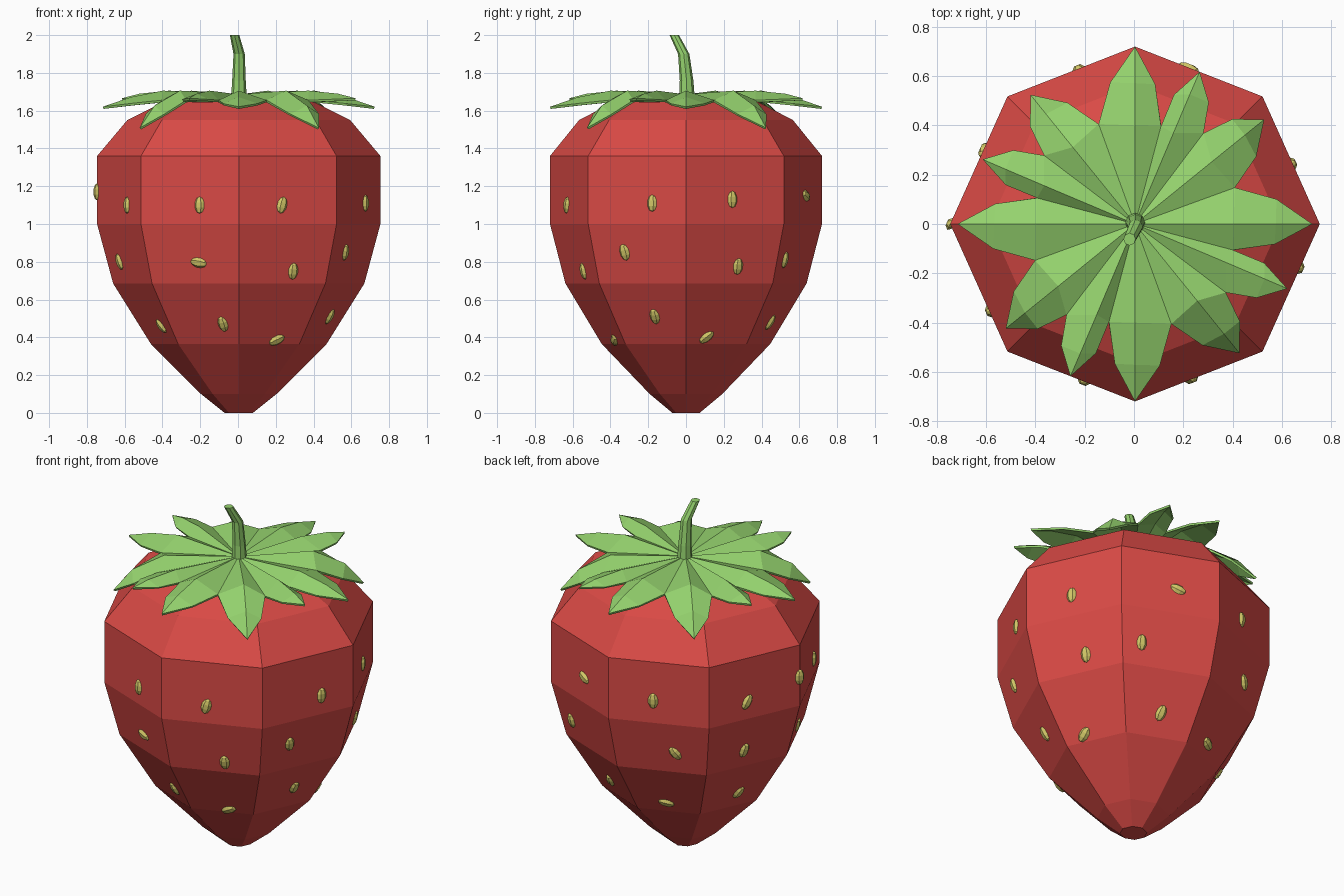
import bpy, bmesh
from math import sin, cos, radians
from mathutils import Vector, Matrix
from mathutils.bvhtree import BVHTree

cube = bpy.data.objects.get("Cube")
if cube:
    bpy.data.objects.remove(cube)

CENTRE_X = 0.004


def make_material(name, rgb):
    mat = bpy.data.materials.new(name)
    mat.use_nodes = True
    mat.diffuse_color = (*rgb, 1)
    mat.node_tree.nodes["Principled BSDF"].inputs["Base Color"].default_value = (*rgb, 1)
    return mat


def make_object(name, bm, mat):
    bmesh.ops.recalc_face_normals(bm, faces=bm.faces)
    mesh = bpy.data.meshes.new(name)
    bm.to_mesh(mesh)
    mesh.materials.append(mat)
    obj = bpy.data.objects.new(name, mesh)
    bpy.context.collection.objects.link(obj)
    return obj


def polar(angle, r, z):
    a = radians(angle)
    return Vector((CENTRE_X + r * cos(a), r * sin(a), z))


def skin(bm, rings):
    """Join rings of points with quads and cap both ends."""
    loops = [[bm.verts.new(p) for p in ring] for ring in rings]
    n = len(loops[0])
    for low, high in zip(loops, loops[1:]):
        for i in range(n):
            j = (i + 1) % n
            bm.faces.new((low[i], low[j], high[j], high[i]))
    bm.faces.new(loops[0][::-1])
    bm.faces.new(loops[-1])


red = make_material("berry_red", (0.70, 0.068, 0.06))
green = make_material("leaf_green", (0.30, 0.65, 0.155))
yellow = make_material("seed_yellow", (0.66, 0.59, 0.14))

# Berry body: eight-sided, slightly wider across than deep
profile = [(0.075, 0), (0.2, 0.1), (0.465, 0.365), (0.665, 0.685),
           (0.75, 1.0), (0.75, 1.36), (0.59, 1.55), (0.40, 1.645)]
stretch = [1, 0.976, 0.96, 0.976] * 2
bm = bmesh.new()
skin(bm, [[polar(i * 45, r * s, z) for i, s in enumerate(stretch)] for r, z in profile])
make_object("berry_body", bm, red)
surface = BVHTree.FromBMesh(bm)
bm.free()

# Seeds: (angle, height, roll), three on each side plus one extra
seeds = [(-70, 1.10, -15), (-62, 0.75, 0), (-62, 0.385, -60),
         (-15, 1.11, 0), (-30, 0.85, 10), (-19, 0.51, 0),
         (21, 1.13, 0), (26, 0.775, 0), (14, 0.40, -45),
         (71, 1.15, 70), (54, 0.81, 0), (68, 0.48, -15),
         (110, 1.13, 0), (120, 0.81, 35), (112, 0.43, 75),
         (154, 1.10, -30), (155, 0.79, -10), (161, 0.47, -20),
         (180, 1.17, 0),
         (211, 1.10, 0), (193, 0.80, 15), (212, 0.46, 30),
         (252, 1.10, 0), (250, 0.795, 80), (260, 0.47, 5)]
bm = bmesh.new()
for angle, z, roll in seeds:
    outward = polar(angle, 1, 0) - polar(angle, 0, 0)
    hit, normal, _, _ = surface.ray_cast(polar(angle, 0, z), outward)
    if normal.dot(outward) < 0:
        normal = -normal
    side = Vector((0, 0, 1)).cross(normal).normalized()
    frame = Matrix((normal, side, normal.cross(side))).transposed().to_4x4()
    place = (Matrix.Translation(hit) @ frame @ Matrix.Rotation(radians(roll), 4, 'X')
             @ Matrix.Diagonal((0.018, 0.028, 0.045, 1)))
    bmesh.ops.create_uvsphere(bm, u_segments=6, v_segments=5, radius=1, matrix=place)
make_object("seeds", bm, yellow)
bm.free()

# Leaf crown: a group of three leaves repeated four times
# (valley angle, valley radius, tip angle, tip radius, tip height)
group = [(-70, 0.43, -51, 0.67, 1.505),
         (-37, 0.46, -23, 0.67, 1.66),
         (-15, 0.41, 0, 0.718, 1.615)]
leaves = [(v + q, vr, t + q, tr, tz) for q in (0, 90, 180, 270) for v, vr, t, tr, tz in group]
VALLEY_Z = 1.65
bm = bmesh.new()
centre = bm.verts.new(polar(0, 0, 1.68))
valleys = [bm.verts.new(polar(v, vr, VALLEY_Z)) for v, vr, *_ in leaves]


def bulge(valley, tip, sign):
    edge = tip - valley
    out = Vector((-edge.y, edge.x, 0)).normalized() * 0.028 * sign
    return valley.lerp(tip, 0.5) + out


for i, (_, _, t, tr, tz) in enumerate(leaves):
    start, end = valleys[i], valleys[(i + 1) % len(valleys)]
    tip = bm.verts.new(polar(t, tr, tz))
    rib = bm.verts.new(polar(t, 0.40, 1.70))
    rib_outer = bm.verts.new(polar(t, 0.57, 1.70 + (tz - 1.70) * 0.4))
    for valley, sign in ((start, -1), (end, 1)):
        edge = bm.verts.new(bulge(valley.co, tip.co, sign))
        for face in ((centre, valley, rib), (valley, edge, rib_outer, rib),
                     (edge, tip, rib_outer)):
            bm.faces.new(face if sign < 0 else face[::-1])
crown = make_object("leaf_crown", bm, green)
bm.free()
solid = crown.modifiers.new("thickness", 'SOLIDIFY')
solid.thickness = 0.012
solid.offset = 0

# Stem: bent, tapering, eight-sided
path = [(0.005, 0.005, 1.66, 0.042), (0.005, 0.003, 1.76, 0.036),
        (0.006, -0.012, 1.90, 0.030), (-0.018, -0.062, 2.0, 0.025)]
bm = bmesh.new()
skin(bm, [[Vector((x + r * cos(radians(a)), y + r * sin(radians(a)), z))
           for a in range(0, 360, 45)] for x, y, z, r in path])
make_object("stem", bm, green)
bm.free()
